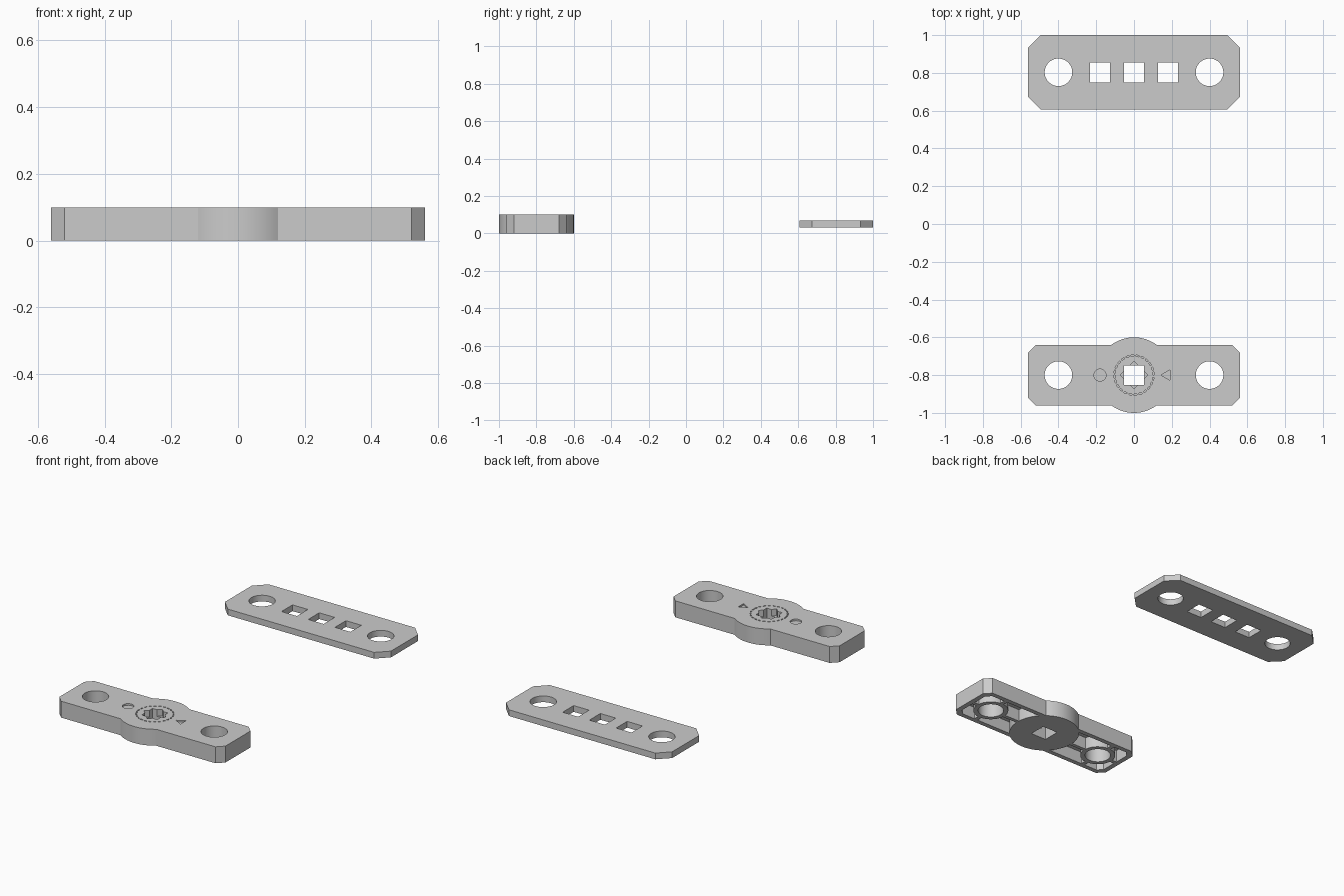
import bpy, bmesh
from math import sin, cos, pi, radians

if "Cube" in bpy.data.objects:
    bpy.data.objects.remove(bpy.data.objects["Cube"])

BEAM_Y, PLATE_Y = -0.8, 0.803


def circle(x, r, n=48, turn=0.0):
    return [(x + r * cos(turn + 2 * pi * i / n), r * sin(turn + 2 * pi * i / n)) for i in range(n)]


def rect(x, hx, hy, chamfer=0.0):
    if not chamfer:
        return [(x - hx, -hy), (x + hx, -hy), (x + hx, hy), (x - hx, hy)]
    c = chamfer
    half = [(-hx, -hy + c), (-hx + c, -hy), (hx - c, -hy), (hx, -hy + c)]
    return [(x + a, b) for a, b in half + [(-a, -b) for a, b in half]]


def prism(name, outlines, y, z0, z1):
    """Extrude one or more separate outlines upward from z0 to z1."""
    bm = bmesh.new()
    for pts in outlines:
        low = [bm.verts.new((a, y + b, z0)) for a, b in pts]
        top = [bm.verts.new((a, y + b, z1)) for a, b in pts]
        bm.faces.new(low[::-1])
        bm.faces.new(top)
        for i in range(len(pts)):
            j = (i + 1) % len(pts)
            bm.faces.new((low[i], low[j], top[j], top[i]))
    bmesh.ops.recalc_face_normals(bm, faces=bm.faces)
    me = bpy.data.meshes.new(name)
    bm.to_mesh(me)
    bm.free()
    ob = bpy.data.objects.new(name, me)
    bpy.context.collection.objects.link(ob)
    return ob


def cut(target, cutter):
    """Subtract cutter from target, then discard it."""
    mod = target.modifiers.new("cut", 'BOOLEAN')
    mod.operation, mod.solver, mod.object = 'DIFFERENCE', 'EXACT', cutter
    bpy.ops.object.select_all(action='DESELECT')
    bpy.context.view_layer.objects.active = target
    target.select_set(True)
    bpy.ops.object.modifier_apply(modifier="cut")
    bpy.data.objects.remove(cutter)


def smooth(ob):
    bpy.ops.object.select_all(action='DESELECT')
    bpy.context.view_layer.objects.active = ob
    ob.select_set(True)
    bpy.ops.object.shade_smooth_by_angle(angle=radians(30))


pin_holes = [circle(s * 0.4, 0.073) for s in (-1, 1)]

# Flat cover plate: chamfered corners, two pin holes, three square holes
plate = prism("cover_plate", [rect(0, 0.56, 0.197, 0.067)], PLATE_Y, 0.032, 0.07)
cut(plate, prism("plate_holes", pin_holes + [rect(x, 0.052, 0.053) for x in (-0.18, 0, 0.18)],
                 PLATE_Y, 0, 0.12))
smooth(plate)

# Beam outline: chamfered bar with a round bulge in the middle
a0, a1, n = radians(-126.87), radians(-53.13), 20
arc = [(0.2 * cos(a0 + (a1 - a0) * i / n), 0.2 * sin(a0 + (a1 - a0) * i / n)) for i in range(n + 1)]
half = [(-0.56, -0.12), (-0.52, -0.16)] + arc + [(0.52, -0.16), (0.56, -0.12)]
beam = prism("bulged_beam", [half + [(-a, -b) for a, b in half]], BEAM_Y, 0, 0.1)

# Hollow underside, leaving hub, pin bosses and ribs standing
cavity = prism("cavity", [rect(0, 0.53, 0.132, 0.03)], BEAM_Y, -0.02, 0.075)
cut(cavity, prism("hub_and_bosses", [circle(0, 0.2, 64)] + [circle(s * 0.4, 0.1) for s in (-1, 1)],
                  BEAM_Y, -0.1, 0.2))
cut(cavity, prism("long_ribs", [rect(0, 0.6, 0.011)], BEAM_Y, -0.1, 0.2))
cut(cavity, prism("cross_ribs", [rect(s * 0.4, 0.012, 0.2) for s in (-1, 1)], BEAM_Y, -0.1, 0.2))
cut(beam, cavity)

# Through holes
cut(beam, prism("beam_holes", pin_holes + [rect(0, 0.052, 0.052)], BEAM_Y, -0.1, 0.2))

# Star recess at the hub, made by a second square turned 45 degrees
cut(beam, prism("star_recess", [circle(0, 0.0735, 4)], BEAM_Y, 0.06, 0.2))

# Dashed dial ring
dashes = []
for i in range(24):
    t0 = 2 * pi * i / 24
    t1 = t0 + 0.15
    dashes.append([(r * cos(t), r * sin(t)) for r, t in
                   ((0.1, t0), (0.107, t0), (0.107, t1), (0.1, t1))])
cut(beam, prism("dial_dashes", dashes, BEAM_Y, 0.085, 0.2))

# Shallow round and triangular position marks
cut(beam, prism("marks", [circle(-0.18, 0.032, 32), circle(0.175, 0.032, 3, pi)], BEAM_Y, 0.09, 0.2))
smooth(beam)
